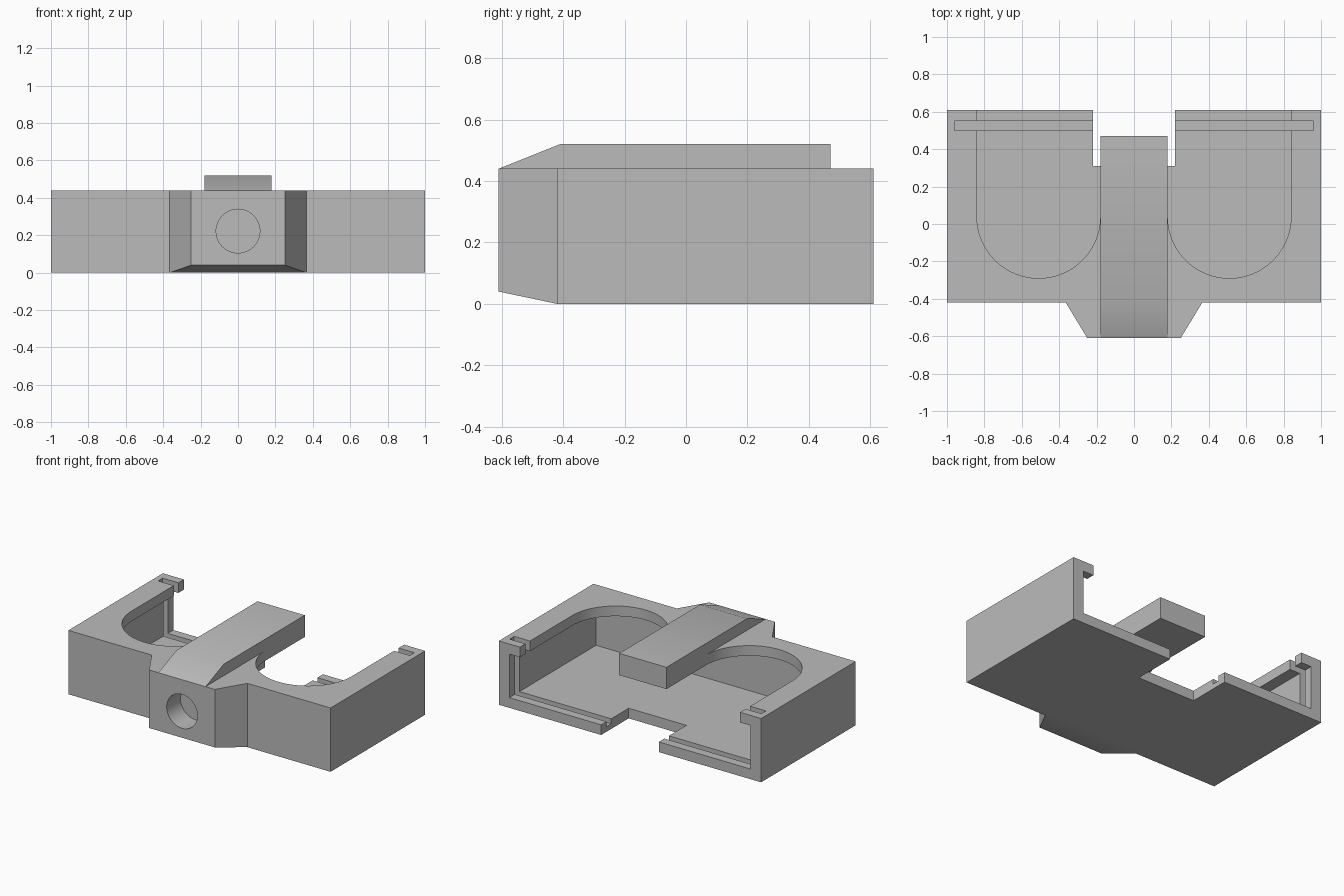
import bpy, bmesh, math
from mathutils import Vector

cube = bpy.data.objects.get("Cube")
if cube:
    bpy.data.objects.remove(cube, do_unlink=True)

# Overall sizes
FRONT, BACK, NOSE = -0.42, 0.61, -0.61
TOP, PLATE = 0.44, 0.07
INNER_X, INNER_Y = 0.92, -0.335

grey = bpy.data.materials.new("plain grey")
grey.use_nodes = True
GREY = (0.5, 0.5, 0.5, 1)
grey.diffuse_color = GREY
grey.node_tree.nodes["Principled BSDF"].inputs["Base Color"].default_value = GREY


def finish(name, bm):
    bmesh.ops.recalc_face_normals(bm, faces=bm.faces)
    mesh = bpy.data.meshes.new(name)
    bm.to_mesh(mesh)
    bm.free()
    mesh.materials.append(grey)
    obj = bpy.data.objects.new(name, mesh)
    bpy.context.collection.objects.link(obj)
    return obj


def prism(name, points, offset):
    """Extrude a flat outline of 3D points along an offset."""
    bm = bmesh.new()
    face = bm.faces.new([bm.verts.new(p) for p in points])
    new = bmesh.ops.extrude_face_region(bm, geom=[face], use_keep_orig=True)["geom"]
    moved = [g for g in new if isinstance(g, bmesh.types.BMVert)]
    bmesh.ops.translate(bm, vec=Vector(offset), verts=moved)
    return finish(name, bm)


def box(name, x0, x1, y0, y1, z0, z1):
    outline = [(x0, y0, z0), (x1, y0, z0), (x1, y1, z0), (x0, y1, z0)]
    return prism(name, outline, (0, 0, z1 - z0))


def combine(target, tool, operation):
    """Apply a boolean and discard the tool object."""
    mod = target.modifiers.new("boolean", 'BOOLEAN')
    mod.operation, mod.solver, mod.object = operation, 'EXACT', tool
    bpy.context.view_layer.objects.active = target
    bpy.ops.object.modifier_apply(modifier=mod.name)
    bpy.data.objects.remove(tool, do_unlink=True)


def cut(target, tool):
    combine(target, tool, 'DIFFERENCE')


# Outer housing
body = box("housing", -1, 1, FRONT, BACK, 0, TOP)

# Tapered nose with a sloping underside
bm = bmesh.new()
for s in (-1, 1):
    for x, y, low in ((0.25, NOSE, 0.04), (0.365, FRONT, 0), (0.365, FRONT + 0.04, 0)):
        for z in (low, TOP):
            bm.verts.new((s * x, y, z))
bmesh.ops.convex_hull(bm, input=bm.verts)
bmesh.ops.dissolve_limit(bm, angle_limit=0.01, verts=bm.verts, edges=bm.edges)
combine(body, finish("nose", bm), 'UNION')

# Hollow interior, open at the back
cut(body, box("cavity", -INNER_X, INNER_X, INNER_Y, BACK + 0.1, PLATE, TOP - PLATE))

# U-shaped openings in the top plate
ARC_X, ARC_Y, R, STEPS = 0.51, 0.04, 0.33, 40
for s in (-1, 1):
    outline = [(s * ARC_X + R, BACK + 0.1, 0.3), (s * ARC_X - R, BACK + 0.1, 0.3)]
    for i in range(STEPS + 1):
        a = math.pi * (1 + i / STEPS)
        outline.append((s * ARC_X + R * math.cos(a), ARC_Y + R * math.sin(a), 0.3))
    cut(body, prism("opening", outline, (0, 0, 0.3)))

# Remove the plate strip behind the beam end, then notch the floor
cut(body, box("beam_gap", -0.3, 0.3, 0.47, BACK + 0.1, 0.3, 0.6))
cut(body, box("floor_notch", -0.22, 0.22, 0.31, BACK + 0.1, -0.1, 0.2))

# Slot for a sliding back panel, through floor, walls and lips
cut(body, box("panel_slot", -0.96, 0.96, 0.50, 0.55, 0.035, 0.6))

# Raised central beam with a sloping front
side = [(NOSE, TOP - PLATE), (0.47, TOP - PLATE), (0.47, 0.52), (-0.41, 0.52), (NOSE, TOP)]
beam = prism("beam", [(-0.18, y, z) for y, z in side], (0.36, 0, 0))
combine(body, beam, 'UNION')

# Blind round hole in the nose
ring = [(0.117 * math.cos(a), NOSE - 0.1, 0.222 + 0.117 * math.sin(a))
        for a in (math.tau * i / 48 for i in range(48))]
cut(body, prism("nose_hole", ring, (0, 0.25, 0)))

# Single material and smooth curves with sharp edges
body.data.materials.clear()
body.data.materials.append(grey)
for face in body.data.polygons:
    face.material_index = 0
bpy.ops.object.select_all(action='DESELECT')
body.select_set(True)
bpy.context.view_layer.objects.active = body
bpy.ops.object.shade_smooth_by_angle(angle=math.radians(30))
